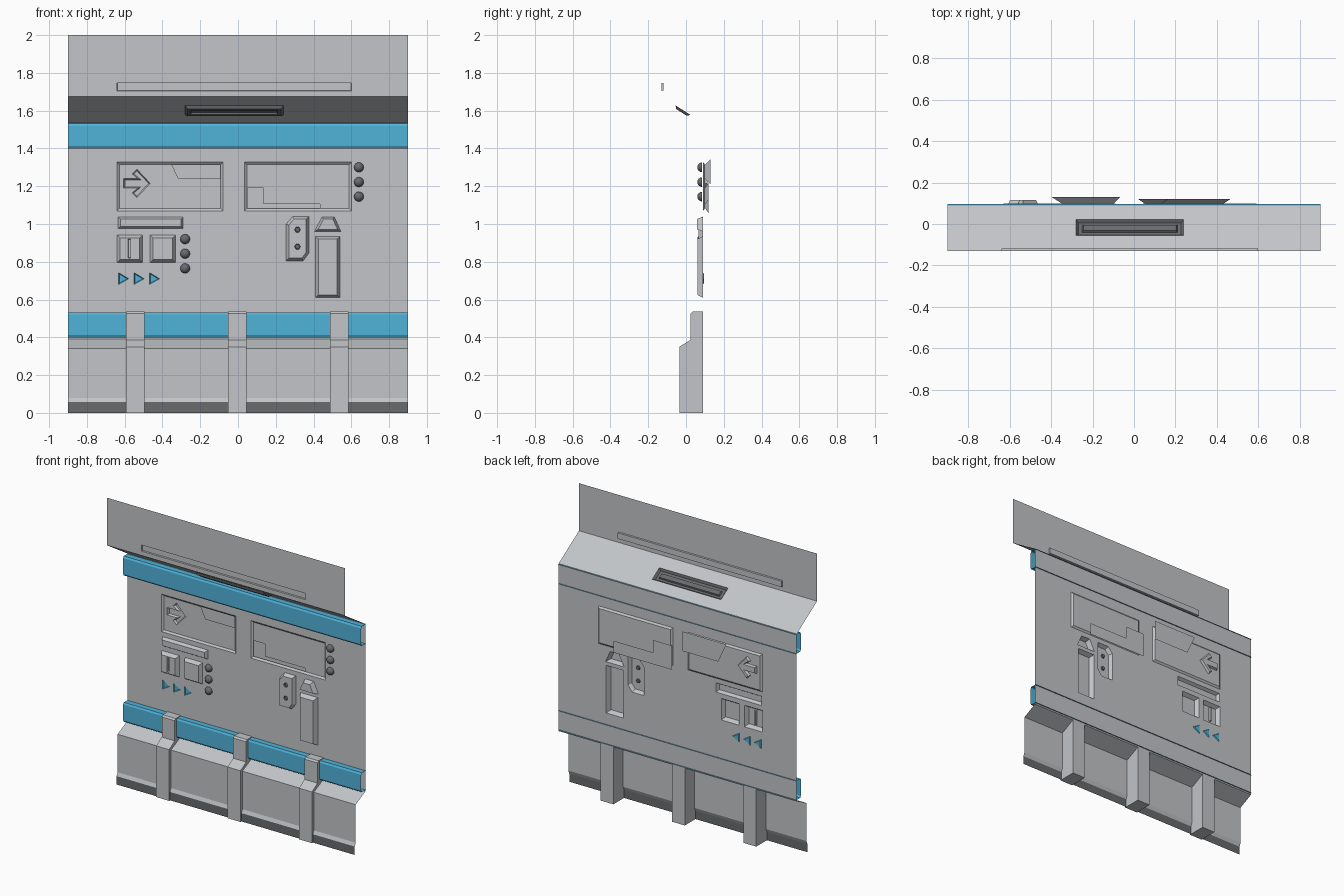
import bpy, bmesh, math
from mathutils import Vector

if "Cube" in bpy.data.objects:
    bpy.data.objects.remove(bpy.data.objects["Cube"])

def material(name, rgb):
    m = bpy.data.materials.new(name)
    m.diffuse_color = (*rgb, 1)
    m.use_nodes = True
    m.node_tree.nodes["Principled BSDF"].inputs["Base Color"].default_value = m.diffuse_color
    return m

GRAY = material("panel_gray", (0.54, 0.56, 0.58))
BLUE = material("trim_blue", (0.08, 0.45, 0.70))
DARK = material("dark_gray", (0.14, 0.145, 0.15))
W = 0.9            # half width
WALL, TOP = 0.09, -0.13   # y of main wall and of upper panel

def finish(name, bm, mats):
    me = bpy.data.meshes.new(name)
    bm.to_mesh(me)
    bm.free()
    for m in mats:
        me.materials.append(m)
    ob = bpy.data.objects.new(name, me)
    bpy.context.collection.objects.link(ob)
    return ob

def rect(x0, x1, z0, z1):
    return [(x0, z0), (x1, z0), (x1, z1), (x0, z1)]

def ccw(p):
    area = sum(a[0] * b[1] - b[0] * a[1] for a, b in zip(p, p[1:] + p[:1]))
    return list(p) if area > 0 else list(p)[::-1]

def offset(p, t):
    """Mitred inset of a counter-clockwise outline (negative t expands)."""
    out = []
    for i, b in enumerate(p):
        a, c = Vector(p[i - 1]), Vector(p[(i + 1) % len(p)])
        b = Vector(b)
        d1, d2 = (b - a).normalized(), (c - b).normalized()
        n1, n2 = Vector((-d1.y, d1.x)), Vector((-d2.y, d2.x))
        out.append(tuple(b + (n1 + n2) * t / (1 + n1.dot(n2))))
    return out

def feat(outline, depth, inset, kids=(), mat=0):
    return dict(o=ccw(outline), d=depth, t=inset, kids=kids, m=mat)

def loop(bm, frame, outline, d):
    o, v, n = frame
    vs = [bm.verts.new(o + Vector((x, 0, 0)) + v * h + n * d) for x, h in outline]
    return vs

def cap(bm, frame, vs, d, kids, mat):
    """Fill an outline, leaving a hole for each child relief, then build the children."""
    loops = [loop(bm, frame, k["o"], d) for k in kids]
    edges = []
    for l in [vs] + loops:
        for a, b in zip(l, l[1:] + l[:1]):
            edges.append(bm.edges.get((a, b)) or bm.edges.new((a, b)))
    res = bmesh.ops.triangle_fill(bm, edges=edges, use_beauty=True, normal=-frame[2])
    for f in res["geom"]:
        if isinstance(f, bmesh.types.BMFace):
            f.normal_update()
            f.material_index = mat
            if f.normal.dot(frame[2]) > 0:
                f.normal_flip()
    for k, l in zip(kids, loops):
        inner = loop(bm, frame, offset(k["o"], k["t"]), d + k["d"])
        for i in range(len(l)):
            j = (i + 1) % len(l)
            bm.faces.new((l[i], l[j], inner[j], inner[i])).material_index = k["m"]
        cap(bm, frame, inner, d + k["d"], k["kids"], k["m"])

def relief_sheet(name, origin, vdir, outline, kids):
    v = Vector(vdir).normalized()
    frame = (Vector(origin), v, v.cross(Vector((1, 0, 0))))
    bm = bmesh.new()
    cap(bm, frame, loop(bm, frame, outline, 0), 0, kids, 0)
    return finish(name, bm, [GRAY, BLUE, DARK])

def extrude(name, profile, x0, x1, mat, closed=False):
    """Sweep a (y, z) profile along x; closed profiles get end caps."""
    bm = bmesh.new()
    l, r = ([bm.verts.new((x, y, z)) for y, z in profile] for x in (x0, x1))
    for i in range(len(profile) - (0 if closed else 1)):
        j = (i + 1) % len(profile)
        bm.faces.new((l[i], l[j], r[j], r[i]))
    if closed:
        bm.faces.new(l)
        bm.faces.new(r)
        bmesh.ops.recalc_face_normals(bm, faces=bm.faces)
    return finish(name, bm, [mat])

# Recessed display panels with deeper pockets
arrow = [(-.465, 1.215), (-.535, 1.29), (-.56, 1.265), (-.53, 1.24), (-.605, 1.24),
         (-.605, 1.19), (-.53, 1.19), (-.56, 1.165), (-.535, 1.14)]
tag = [(-.35, 1.314), (-.096, 1.314), (-.096, 1.24), (-.315, 1.24)]
ledge = [(.05, 1.19), (.135, 1.19), (.135, 1.105), (.435, 1.105), (.435, 1.085), (.05, 1.085)]
left_panel = feat(rect(-.64, -.08, 1.07, 1.327), .01, .012,
                  [feat(arrow, .015, .006), feat(tag, .03, -.03)])
right_panel = feat(rect(.035, .6, 1.07, 1.327), .01, .012, [feat(ledge, .02, -.03)])

# Raised blocks on the wall
dots = [feat([(.315 + .016 * math.cos(a * math.pi / 3), z + .016 * math.sin(a * math.pi / 3))
              for a in range(6)], .008, .003, (), 2) for z in (.97, .88)]
plate = [(.255, .805), (.345, .805), (.375, .845), (.375, 1.04), (.29, 1.04), (.255, 1.0)]
blocks = [
    feat(rect(-.635, -.29, .975, 1.038), -.02, .012),
    feat(rect(-.64, -.505, .795, .942), -.025, .016, [feat(rect(-.582, -.568, .82, .92), .012, .002)]),
    feat(rect(-.465, -.33, .795, .942), -.025, .016),
    feat(plate, -.025, .014, dots),
    feat([(.405, .96), (.545, .96), (.51, 1.038), (.445, 1.038)], -.033, .012),
    feat(rect(.41, .54, .61, .935), -.03, .015),
]

# Small blue arrowheads set into the wall
heads = [feat([(x, .68), (x + .053, .71), (x, .742)], .006, .004, (), 1)
         for x in (-.632, -.55, -.468)]

relief_sheet("main_wall", (0, WALL, 0), (0, 0, 1), rect(-W, W, .39, 1.535),
             [left_panel, right_panel] + blocks + heads)

# Upper panel with long slot
relief_sheet("upper_panel", (0, TOP, 0), (0, 0, 1), rect(-W, W, 1.675, 2.0),
             [feat(rect(-.64, .6, 1.705, 1.747), .012, .001)])

# Overhanging slope with a raised grip
run = math.hypot(WALL - TOP, .14)
grip = feat(rect(-.28, .24, .08, .172), -.014, .012, [feat(rect(-.25, .21, .105, .145), .01, .005, (), 2)], 2)
relief_sheet("overhang_slope", (0, WALL, 1.535), (0, TOP - WALL, .14), rect(-W, W, 0, run), [grip])

# Blue trim channels, open at the back
for name, z in (("lower_trim", .4), ("upper_trim", 1.4)):
    extrude(name, [(.097, z + .132), (.052, z + .132), (.045, z + .12), (.045, z + .012),
                   (.052, z), (.097, z)], -W, W, BLUE)

# Base skirt and plinth
extrude("base_skirt", [(WALL, .39), (-.015, .34), (-.015, .08), (-.025, .057)], -W, W, GRAY)
extrude("plinth", [(-.025, .057), (-.025, 0)], -W, W, DARK)

# Struts over the base
for i, x in enumerate((-.545, -.005, .535)):
    extrude(f"strut_{i + 1}", [(-.035, 0), (-.035, .35), (.025, .387), (.025, .525), (.035, .536),
                               (WALL, .536), (WALL, 0)], x - .049, x + .049, GRAY, True)

# Dark dome buttons
for x, zs in ((-.28, (.92, .843, .765)), (.64, (1.3, 1.222, 1.145))):
    for z in zs:
        bm = bmesh.new()
        bmesh.ops.create_uvsphere(bm, u_segments=12, v_segments=8, radius=.026)
        bmesh.ops.delete(bm, geom=[v for v in bm.verts if v.co.y > .001], context='VERTS')
        bmesh.ops.translate(bm, verts=bm.verts, vec=(x, WALL - .004, z))
        for f in bm.faces:
            f.smooth = True
        finish("dome_button", bm, [DARK])
